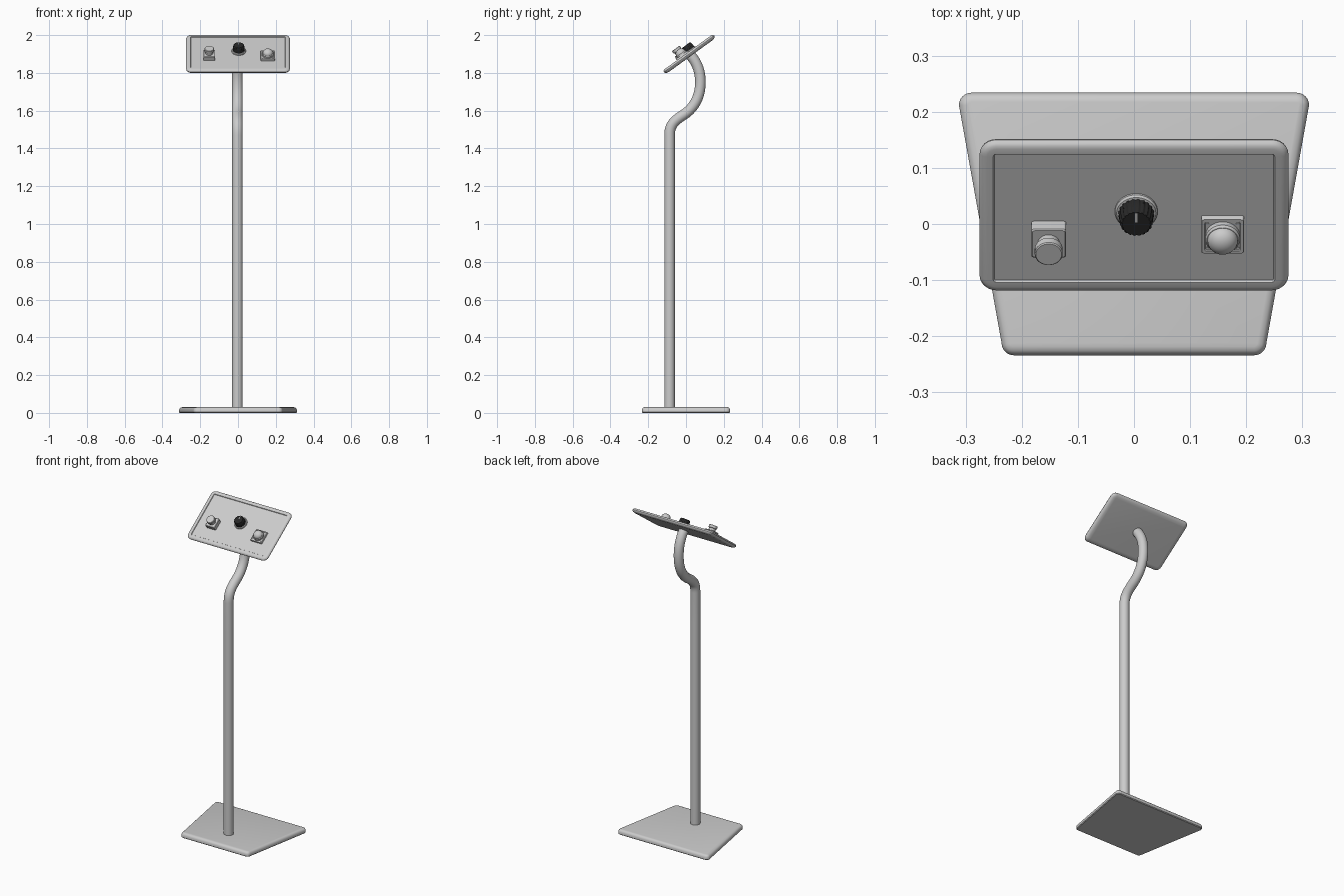
import bpy, bmesh, math
from mathutils import Matrix, Vector

if "Cube" in bpy.data.objects:
    bpy.data.objects.remove(bpy.data.objects["Cube"])

# Tilted frame of the control panel (local y runs up the slope, local z is its normal)
PANEL = Matrix.Translation((0, 0.0175, 1.899)) @ Matrix.Rotation(math.radians(36), 4, 'X')
FACE = 0.009


def finish(name, bm, matrix=None, mat=None, angle=35):
    bmesh.ops.recalc_face_normals(bm, faces=bm.faces)
    me = bpy.data.meshes.new(name)
    bm.to_mesh(me)
    bm.free()
    ob = bpy.data.objects.new(name, me)
    bpy.context.collection.objects.link(ob)
    if matrix:
        ob.matrix_world = matrix
    if mat:
        me.materials.append(mat)
    bpy.ops.object.select_all(action='DESELECT')
    ob.select_set(True)
    bpy.context.view_layer.objects.active = ob
    bpy.ops.object.shade_smooth_by_angle(angle=math.radians(angle))
    return ob


def loft(name, rings, **kw):
    """Skin a stack of closed point rings and cap both ends."""
    bm = bmesh.new()
    loops = [[bm.verts.new(p) for p in ring] for ring in rings]
    for a, b in zip(loops, loops[1:]):
        for i in range(len(a)):
            j = (i + 1) % len(a)
            bm.faces.new((a[i], a[j], b[j], b[i]))
    bm.faces.new(loops[0])
    bm.faces.new(loops[-1])
    return finish(name, bm, **kw)


def plate(name, front, back, depth, radius, profile, **kw):
    """Rounded slab: half widths at front/back, half depth, profile of (inset, height)."""
    rings = []
    for inset, h in profile:
        r = max(radius - inset, 0.004)
        ring = []
        for k, (sx, sy) in enumerate(((1, 1), (-1, 1), (-1, -1), (1, -1))):
            w = back if sy > 0 else front
            cx, cy = sx * (w - inset - r), sy * (depth - inset - r)
            for s in range(7):
                a = math.pi / 2 * (k + s / 6)
                ring.append((cx + r * math.cos(a), cy + r * math.sin(a), h))
        rings.append(ring)
    return loft(name, rings, **kw)


def lathe(name, x, u, profile, sides=40, flute=0, mat=None):
    """Round control on the panel: profile of (radius, height above the face)."""
    rings = []
    for r, h in profile:
        ring = []
        for i in range(sides):
            a = 2 * math.pi * i / sides
            q = r - (flute if i % 4 < 2 else 0)
            ring.append((q * math.cos(a), q * math.sin(a), h))
        rings.append(ring)
    return loft(name, rings, matrix=PANEL @ Matrix.Translation((x, u, FACE)), mat=mat)


def tube(name, path, radius, sides=32):
    """Tube along a path of (y, z) points."""
    pts = [Vector(p) for p in path]
    rings = []
    for i, p in enumerate(pts):
        t = (pts[min(i + 1, len(pts) - 1)] - pts[max(i - 1, 0)]).normalized()
        ring = []
        for k in range(sides):
            a = 2 * math.pi * k / sides
            c, s = radius * math.cos(a), radius * math.sin(a)
            ring.append((c - 0.003, p.x + s * t.y, p.y - s * t.x))
        rings.append(ring)
    return loft(name, rings)


def bezier(a, b, c, d, n=14):
    a, b, c, d = map(Vector, (a, b, c, d))
    return [a * (1 - t) ** 3 + 3 * b * t * (1 - t) ** 2 + 3 * c * t * t * (1 - t) + d * t ** 3
            for t in (i / n for i in range(n + 1))]


black = bpy.data.materials.new("black_plastic")
black.diffuse_color = (0.02, 0.02, 0.02, 1)
black.use_nodes = True
black.node_tree.nodes["Principled BSDF"].inputs["Base Color"].default_value = black.diffuse_color

# Floor plate, wider at the back
plate("base", 0.236, 0.312, 0.234, 0.022,
      [(0.004, 0), (0, 0.004), (0, 0.016), (0.003, 0.023), (0.008, 0.028), (0.016, 0.03)])

# Straight pole sections and the swan neck
PY = -0.087
tube("lower_pole", [(PY, 0.02), (PY, 0.63)], 0.028)
tube("middle_pole", [(PY, 0.63), (PY, 1.27)], 0.028)
neck = [Vector((PY, 1.27))]
neck += bezier((PY, 1.47), (PY, 1.53), (-0.055, 1.55), (-0.013, 1.578))
neck += bezier((-0.013, 1.578), (0.04, 1.612), (0.076, 1.67), (0.076, 1.75))[1:]
neck += bezier((0.076, 1.75), (0.076, 1.81), (0.058, 1.855), (0.024, 1.893))[1:]
tube("neck", neck, 0.028)

# Control panel with rounded back and recessed face
plate("control_panel", 0.275, 0.275, 0.165, 0.03,
      [(0.028, -0.0125), (0.016, -0.0115), (0.007, -0.008), (0.001, -0.002), (0, 0.002),
       (0.003, 0.008), (0.007, 0.011), (0.013, 0.0125), (0.024, 0.0125), (0.026, FACE)],
      matrix=PANEL)

# Centre rotary knob
lathe("knob_collar", 0.004, 0.014,
      [(0.038, 0), (0.038, 0.004), (0.035, 0.008), (0.03, 0.009)])
lathe("knob", 0.004, 0.014,
      [(0.032, 0.008), (0.031, 0.016), (0.029, 0.036), (0.026, 0.04)],
      sides=80, flute=0.0015, mat=black)
plate("knob_pointer", 0.002, 0.002, 0.010, 0.001, [(0, 0), (0, 0.002)],
      matrix=PANEL @ Matrix.Translation((0.004, 0.028, FACE + 0.039)))

# Left push button on a square box
LX, LU = -0.152, -0.040
plate("button_box", 0.031, 0.031, 0.031, 0.002, [(0, 0), (0, 0.024), (0.002, 0.026)],
      matrix=PANEL @ Matrix.Translation((LX, LU, FACE)))
lathe("push_button", LX, LU,
      [(0.02, 0.026), (0.02, 0.04), (0.025, 0.042), (0.025, 0.056), (0.023, 0.058)])

# Right mushroom button on a stepped square frame
RX, RU = 0.158, -0.034
plate("dome_frame", 0.038, 0.038, 0.038, 0.002,
      [(0, 0), (0, 0.010), (0.001, 0.012), (0.006, 0.012), (0.007, 0.010)],
      matrix=PANEL @ Matrix.Translation((RX, RU, FACE)))
dome = [(0.031, 0.010), (0.031, 0.020), (0.028, 0.024)]
dome += [(0.027 * math.cos(a), 0.024 + 0.022 * math.sin(a))
         for a in (math.radians(d) for d in range(0, 86, 12))]
lathe("dome_button", RX, RU, dome)
for sx in (-1, 1):
    for sy in (-1, 1):
        lathe("frame_screw", RX + sx * 0.027, RU + sy * 0.027,
              [(0.003, 0.009), (0.003, 0.012)], sides=12)
